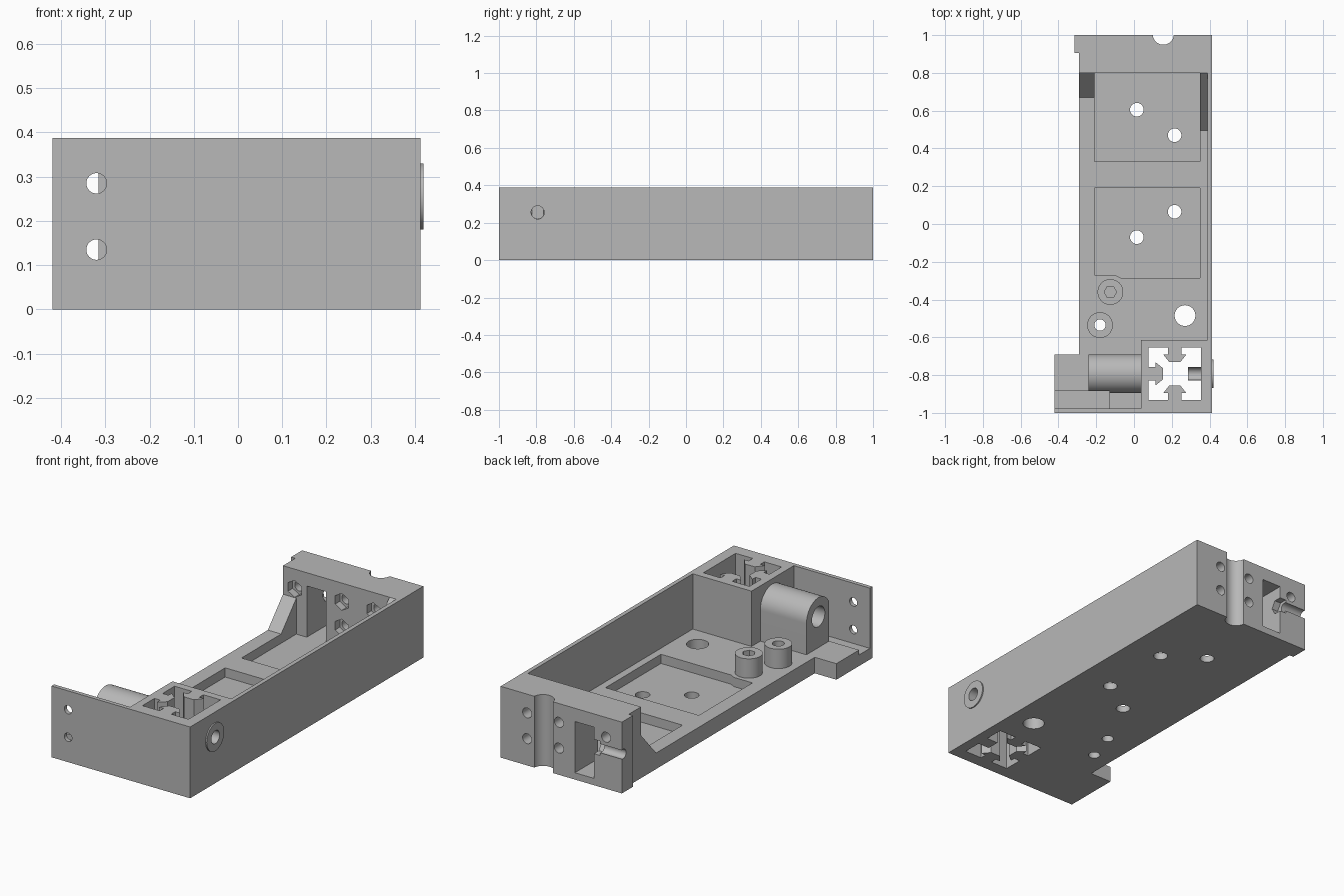
import bpy, bmesh, math
from mathutils import Vector

if "Cube" in bpy.data.objects:
    bpy.data.objects.remove(bpy.data.objects["Cube"])

grey = bpy.data.materials.new("plain grey")
grey.use_nodes = True
COLOUR = (0.48, 0.48, 0.48, 1)
grey.diffuse_color = COLOUR
grey.node_tree.nodes["Principled BSDF"].inputs["Base Color"].default_value = COLOUR


def prism(name, pts, axis, a, b):
    """Extrude a 2D outline along an axis from a to b."""
    place = {"x": lambda u, v, w: (w, u, v),
             "y": lambda u, v, w: (u, w, v),
             "z": lambda u, v, w: (u, v, w)}[axis]
    bm = bmesh.new()
    low = [bm.verts.new(place(u, v, a)) for u, v in pts]
    high = [bm.verts.new(place(u, v, b)) for u, v in pts]
    bm.faces.new(low)
    bm.faces.new(high)
    n = len(pts)
    for i in range(n):
        j = (i + 1) % n
        bm.faces.new((low[i], low[j], high[j], high[i]))
    bmesh.ops.recalc_face_normals(bm, faces=bm.faces)
    mesh = bpy.data.meshes.new(name)
    bm.to_mesh(mesh)
    bm.free()
    mesh.materials.append(grey)
    ob = bpy.data.objects.new(name, mesh)
    bpy.context.scene.collection.objects.link(ob)
    return ob


def rect(u0, u1, v0, v1):
    return [(u0, v0), (u1, v0), (u1, v1), (u0, v1)]


def ring(u, v, r, n=48, turn=0.0):
    return [(u + r * math.cos(turn + math.tau * i / n),
             v + r * math.sin(turn + math.tau * i / n)) for i in range(n)]


def finish(ob, cutters=()):
    """Cut the part, drop the cutters and set smooth shading on round faces."""
    for c in cutters:
        m = ob.modifiers.new("cut", "BOOLEAN")
        m.operation, m.solver, m.object = "DIFFERENCE", "EXACT", c
    if cutters:
        bpy.context.view_layer.update()
        graph = bpy.context.evaluated_depsgraph_get()
        mesh = bpy.data.meshes.new_from_object(ob.evaluated_get(graph))
        ob.modifiers.clear()
        ob.data = mesh
        for c in cutters:
            bpy.data.objects.remove(c)
    bpy.ops.object.select_all(action="DESELECT")
    ob.select_set(True)
    bpy.context.view_layer.objects.active = ob
    bpy.ops.object.shade_smooth_by_angle(angle=math.radians(30))


LEFT, INNER, RIGHT = -0.42, 0.39, 0.413
FLOOR, TOP = 0.087, 0.387
AX_Y, AX_Z = -0.793, 0.255      # shaft axis
SOCK = Vector((0.216, AX_Y))    # centre of the rail socket


def socket_cutter():
    """Square opening with T-shaped tongues on three sides."""
    h = 0.138
    tongue = [(h, -0.035), (h - 0.035, -0.035), (h - 0.035, -0.062),
              (h - 0.075, -0.03), (h - 0.075, 0.03), (h - 0.035, 0.062),
              (h - 0.035, 0.035), (h, 0.035)]
    pts = []
    for k in range(4):
        c, s = math.cos(k * math.pi / 2), math.sin(k * math.pi / 2)
        side = (tongue if k else []) + [(h, h)]
        pts += [(SOCK.x + u * c - v * s, SOCK.y + u * s + v * c) for u, v in side]
    return prism("cutter", pts, "z", -0.1, 0.5)


def bore(axis, u, v, r, a, b, n=48, turn=0.0):
    return prism("cutter", ring(u, v, r, n, turn), axis, a, b)


# Floor with two shallow pockets, drill holes and the socket opening
floor = prism("floor", [(LEFT, -0.98), (INNER, -0.98), (INNER, 0.8), (-0.29, 0.8),
                        (-0.29, -0.69), (LEFT, -0.69)], "z", 0, FLOOR)
cuts = [prism("cutter", rect(-0.21, 0.35, 0.33, 0.81), "z", 0.037, 0.2),
        prism("cutter", [(-0.21, -0.27), (-0.1, -0.27), (-0.07, -0.285), (0.35, -0.285),
                         (0.35, 0.19), (-0.21, 0.19)], "z", 0.037, 0.2),
        prism("cutter", rect(-0.5, -0.13, -0.99, -0.885), "z", 0.06, 0.2),
        socket_cutter()]
for x, y, r in [(0.015, 0.605, 0.036), (0.215, 0.47, 0.036), (0.215, 0.065, 0.036),
                (0.015, -0.07, 0.036), (0.27, -0.485, 0.055), (-0.18, -0.535, 0.03)]:
    cuts.append(bore("z", x, y, r, -0.1, 0.2))
cuts.append(bore("z", -0.125, -0.36, 0.03, -0.1, 0.07))
finish(floor, cuts)

# Side wall and raised washer around the shaft hole
finish(prism("side_wall", rect(-1, 1, 0, TOP), "x", INNER, RIGHT),
       [bore("x", AX_Y, AX_Z, 0.035, 0.3, 0.5)])
finish(prism("shaft_washer", ring(AX_Y, AX_Z, 0.075), "x", RIGHT - 0.002, 0.42),
       [bore("x", AX_Y, AX_Z, 0.035, 0.3, 0.5)])

# Front plate with two screw holes
finish(prism("front_plate", rect(LEFT, INNER, 0, TOP), "y", -1, -0.978),
       [bore("y", -0.32, z, 0.023, -1.1, -0.9) for z in (0.135, 0.285)])

# Rail socket in the front corner
finish(prism("rail_socket", rect(0.037, INNER, -0.978, -0.615), "z", FLOOR, TOP),
       [socket_cutter(), bore("x", AX_Y, AX_Z, 0.035, 0.3, 0.5)])
finish(prism("socket_key", rect(0.285, 0.36, AX_Y - 0.035, AX_Y + 0.035), "z", 0, AX_Z),
       [bore("x", AX_Y, AX_Z, 0.034, 0.2, 0.5)])

# Arched shaft housing
R = 0.103
arch = [(AX_Y + R * math.cos(math.pi * i / 32), AX_Z + R * math.sin(math.pi * i / 32))
        for i in range(33)]
arch += [(AX_Y - R, 0.05), (AX_Y + R, 0.05)]
finish(prism("shaft_housing", arch, "x", -0.24, 0.04),
       [bore("x", AX_Y, AX_Z, 0.055, -0.4, 0.034),
        prism("cutter", rect(-0.5, -0.13, -0.99, -0.885), "z", 0.03, 0.5)])

# Standoffs
finish(prism("rear_standoff", ring(-0.125, -0.36, 0.068), "z", FLOOR - 0.01, 0.192),
       [bore("z", -0.125, -0.36, 0.033, 0.12, 0.3, 6)])
finish(prism("front_standoff", ring(-0.18, -0.535, 0.068), "z", FLOOR - 0.01, 0.192),
       [bore("z", -0.18, -0.535, 0.03, 0, 0.3)])

# End block with window, cable groove, rod notch, screw holes and nut traps
block = prism("end_block", [(-0.29, 0.8), (INNER, 0.8), (INNER, 1), (-0.315, 1),
                            (-0.315, 0.905), (-0.29, 0.905)], "z", 0, TOP)
cuts = [prism("cutter", rect(-0.147, -0.033, 0.037, 0.315), "y", 0.7, 1.1),
        bore("z", 0.155, 1.005, 0.056, -0.1, 0.5),
        bore("x", 0.99, 0.21, 0.026, -0.4, -0.1),
        bore("x", 0.98, 0.21, 0.045, -0.185, -0.1, 6)]
for x, z in [(0.254, 0.285), (0.254, 0.145), (0.063, 0.285), (0.063, 0.145), (-0.22, 0.28)]:
    cuts.append(bore("y", x, z, 0.027, 0.7, 1.1))
    cuts.append(bore("y", x, z, 0.046, 0.7, 0.84, 6, math.pi / 6))
finish(block, cuts)

# Sloped gussets bracing the end block
finish(prism("open_side_gusset", [(0.67, FLOOR), (0.8, FLOOR), (0.8, 0.232)],
             "x", -0.29, -0.21))
finish(prism("wall_side_gusset", [(0.495, FLOOR), (0.8, FLOOR), (0.8, TOP)],
             "x", 0.35, INNER))
